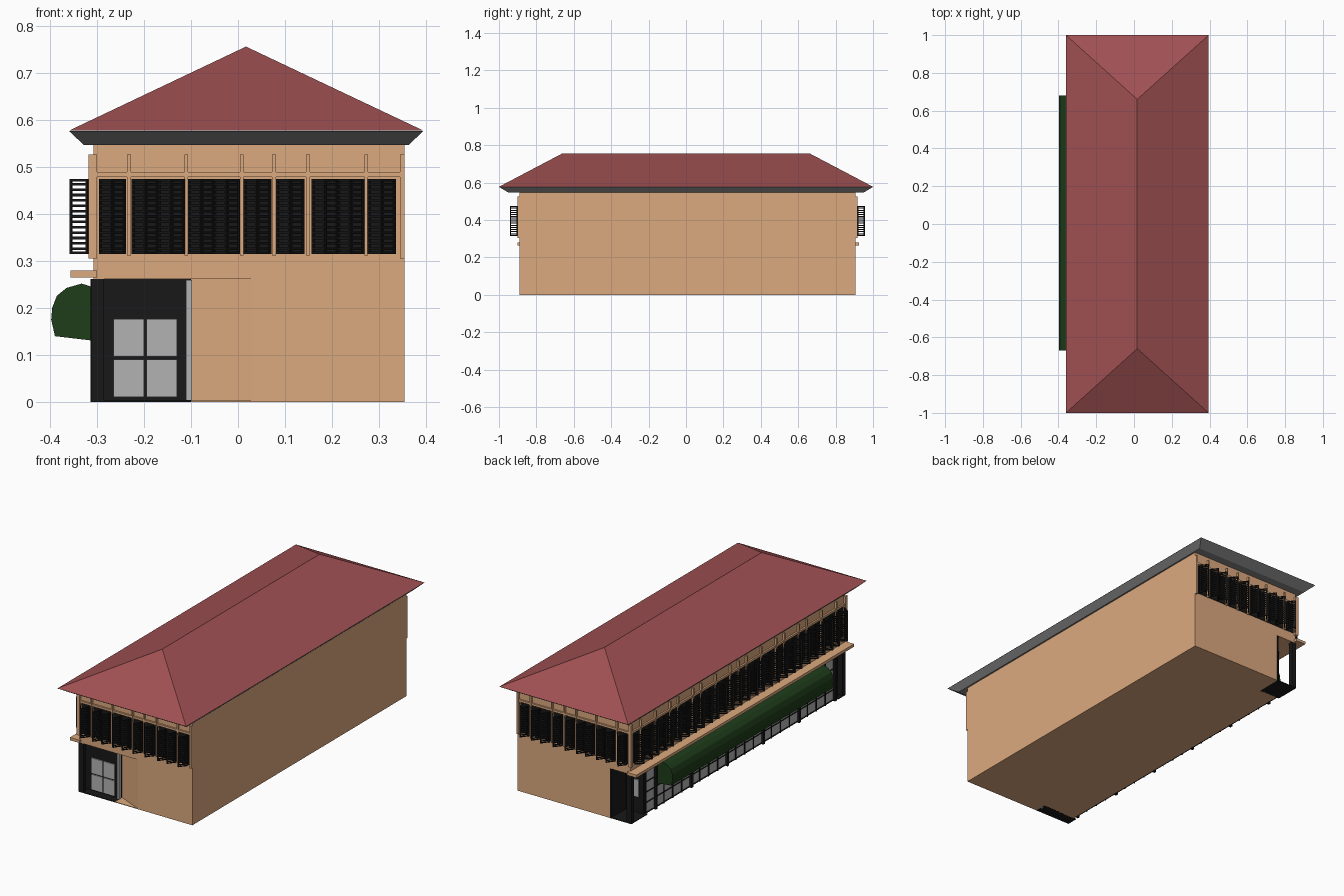
import bpy, bmesh, math
from mathutils import Matrix, Vector

if "Cube" in bpy.data.objects:
    bpy.data.objects.remove(bpy.data.objects["Cube"])


def mat(name, r, g, b):
    m = bpy.data.materials.new(name)
    m.diffuse_color = (r, g, b, 1)
    m.use_nodes = True
    m.node_tree.nodes["Principled BSDF"].inputs["Base Color"].default_value = m.diffuse_color
    return m


PLASTER = mat("plaster", 0.72, 0.40, 0.21)
TILE = mat("roof_tile", 0.35, 0.08, 0.085)
BLACK = mat("black_paint", 0.009, 0.009, 0.009)
GREEN = mat("awning_green", 0.013, 0.045, 0.01)
GLASS = mat("pane_grey", 0.45, 0.45, 0.45)
SOFFIT = mat("soffit_grey", 0.25, 0.25, 0.25)
I = Matrix.Identity(4)


def finish(bm, name, material):
    bmesh.ops.recalc_face_normals(bm, faces=bm.faces)
    me = bpy.data.meshes.new(name)
    bm.to_mesh(me)
    bm.free()
    me.materials.append(material)
    ob = bpy.data.objects.new(name, me)
    bpy.context.collection.objects.link(ob)
    return ob


def add_box(bm, a, b, M=I):
    a, b = Vector(a), Vector(b)
    d = b - a
    S = Matrix.Diagonal((d.x, d.y, d.z, 1))
    bmesh.ops.create_cube(bm, size=1, matrix=M @ Matrix.Translation((a + b) / 2) @ S)


def boxes(name, material, items):
    bm = bmesh.new()
    for a, b in items:
        add_box(bm, a, b)
    return finish(bm, name, material)


def loft(name, material, lower, upper):
    """Solid between two matching loops of points."""
    bm = bmesh.new()
    lo = [bm.verts.new(p) for p in lower]
    up = [bm.verts.new(p) for p in upper]
    n = len(lo)
    bm.faces.new(lo[::-1])
    bm.faces.new(up)
    for i in range(n):
        j = (i + 1) % n
        bm.faces.new((lo[i], lo[j], up[j], up[i]))
    return finish(bm, name, material)


# Hipped roof
bm = bmesh.new()
v = [bm.verts.new(p) for p in ((-0.36, -1, 0.578), (0.395, -1, 0.578), (0.395, 1, 0.578),
                               (-0.36, 1, 0.578), (0.017, -0.66, 0.757), (0.017, 0.66, 0.757))]
for f in ((0, 1, 4), (1, 2, 5, 4), (2, 3, 5), (3, 0, 4, 5), (3, 2, 1, 0)):
    bm.faces.new([v[i] for i in f])
finish(bm, "roof", TILE)


def rect(x0, x1, y0, y1, z):
    return [(x0, y0, z), (x1, y0, z), (x1, y1, z), (x0, y1, z)]


# Sloping soffit under the eaves
loft("soffit", SOFFIT, rect(-0.328, 0.363, -0.95, 0.95, 0.547), rect(-0.36, 0.395, -1, 1, 0.577))

# Upper storey, and ground floor with notched corners
boxes("upper_storey", PLASTER, [((-0.308, -0.89, 0.262), (0.355, 0.905, 0.55))])
plan = [(0.355, -0.89), (0.355, 0.905), (-0.19, 0.905), (-0.19, 0.77), (-0.295, 0.77),
        (-0.295, -0.83), (-0.1, -0.83), (0.035, -0.89)]
loft("ground_floor", PLASTER, [(x, y, 0) for x, y in plan], [(x, y, 0.262) for x, y in plan])
boxes("side_ledge", PLASTER, [((-0.357, -0.9, 0.265), (-0.3, 0.925, 0.28))])

# Window bands on the three open facades
Z0, Z1 = 0.315, 0.475


def add_leaf(bm, M, p, q):
    """Louvred shutter leaf between two plan points."""
    p, q = Vector((*p, 0)), Vector((*q, 0))
    d = q - p
    L = Matrix.Translation(p) @ Matrix.Rotation(math.atan2(d.y, d.x), 4, 'Z')
    w, t, s = d.length, 0.002, 0.005
    for a, b, z0, z1 in ((0, s, Z0, Z1), (w - s, w, Z0, Z1),
                         (s, w - s, Z0, Z0 + s), (s, w - s, Z1 - s, Z1)):
        add_box(bm, (a, -t, z0), (b, t, z1), M @ L)
    n = 14
    for i in range(1, n):
        z = Z0 + (Z1 - Z0) * i / n
        add_box(bm, (s, -t, z - 0.0028), (w - s, t, z + 0.0028), M @ L)


def facade(name, origin, u, n, spans, ends):
    M = Matrix(((u[0], n[0], 0, origin[0]), (u[1], n[1], 0, origin[1]),
                (0, 0, 1, 0), (0, 0, 0, 1)))
    trim, dark, leaves = bmesh.new(), bmesh.new(), bmesh.new()
    # Pilasters and lintel
    for a, b in ends:
        add_box(trim, (a, -0.005, 0.305), (b, 0.011, 0.527), M)
    for (_, b), (c, _) in zip(spans, spans[1:]):
        m = (b + c) / 2
        add_box(trim, (m - 0.004, -0.005, 0.312), (m + 0.004, 0.011, 0.527), M)
    add_box(trim, (ends[0][0], -0.005, 0.479), (ends[1][1], 0.009, 0.49), M)
    # Dark openings with folding shutters
    for a, b in spans:
        add_box(dark, (a, -0.005, Z0), (b, 0.003, Z1), M)
        folds = 2 if b - a < 0.08 else 4
        pts = [(a + (b - a) * i / folds, 0.05 if i % 2 else 0.012) for i in range(folds + 1)]
        for p, q in zip(pts, pts[1:]):
            add_leaf(leaves, M, p, q)
    finish(trim, name + "_pilasters", PLASTER)
    finish(dark, name + "_window_openings", BLACK)
    finish(leaves, name + "_shutters", BLACK)


short = [(-0.295, -0.24), (-0.225, -0.115), (-0.105, 0.003), (0.013, 0.07),
         (0.083, 0.14), (0.158, 0.268), (0.278, 0.335)]
short_ends = [(-0.318, -0.3), (0.345, 0.355)]
facade("front", (0, -0.89), (1, 0), (0, -1), short, short_ends)
facade("back", (0, 0.905), (1, 0), (0, 1), short, short_ends)

long_spans, y = [], -0.879
for c in "NWWNWNWWNNWWNWNWWN":
    w = 0.068 if c == "N" else 0.123
    long_spans.append((y + 0.006, y + w - 0.006))
    y += w
facade("side", (-0.308, 0), (0, 1), (-1, 0), long_spans, [(-0.9, -0.882), (0.9, 0.916)])

# Round-topped awning along the side
prof = [(-0.305, 0.13), (-0.39, 0.14), (-0.398, 0.175), (-0.396, 0.2), (-0.386, 0.226),
        (-0.365, 0.243), (-0.333, 0.252), (-0.305, 0.243)]
loft("awning", GREEN, [(x, -0.67, z) for x, z in prof], [(x, 0.68, z) for x, z in prof])

# Side shopfront: glass, mullions and main posts
boxes("shopfront_glass", GLASS, [((-0.302, -0.81, 0.005), (-0.29, 0.77, 0.262))])
bars = []
N = 21
for i in range(N + 1):
    yy = -0.81 + 1.58 * i / N
    h, x = (0.007, -0.314) if i % 4 == 0 else (0.0025, -0.306)
    bars.append(((x, yy - h, 0), (-0.295, yy + h, 0.262)))
for z in (0.006, 0.06, 0.115, 0.17, 0.225):
    bars.append(((-0.305, -0.81, z - 0.0025), (-0.295, 0.77, z + 0.0025)))
boxes("shopfront_frame", BLACK, bars)

# Corner posts and porch floors
boxes("corner_posts", BLACK, [((-0.313, -0.89, 0), (-0.285, -0.868, 0.262)),
                              ((-0.313, 0.883, 0), (-0.285, 0.905, 0.262))])
boxes("porch_floors", BLACK, [((-0.313, -0.89, 0), (-0.1, -0.83, 0.004)),
                              ((-0.313, 0.77, 0), (-0.19, 0.905, 0.004))])
loft("entry_floor", PLASTER, [(-0.1, -0.89, 0), (0.035, -0.89, 0), (-0.1, -0.83, 0)],
     [(-0.1, -0.89, 0.003), (0.035, -0.89, 0.003), (-0.1, -0.83, 0.003)])

# Front entrance: black screen, four panes, grey jamb
boxes("front_screen", BLACK, [((-0.3, -0.845, 0), (-0.1, -0.825, 0.262))])
panes = [((x, -0.85, z), (x + 0.065, -0.84, z + 0.08))
         for x in (-0.265, -0.195) for z in (0.01, 0.097)]
boxes("front_door_panes", GLASS, panes)
boxes("front_jamb", GLASS, [((-0.111, -0.858, 0), (-0.098, -0.84, 0.26))])

# Back entrance: black lining with a grey window
boxes("back_screen", BLACK, [((-0.3, 0.765, 0), (-0.19, 0.785, 0.262)),
                             ((-0.196, 0.785, 0), (-0.188, 0.906, 0.262))])
boxes("back_window", GLASS, [((-0.275, 0.78, 0.09), (-0.225, 0.79, 0.18))])
